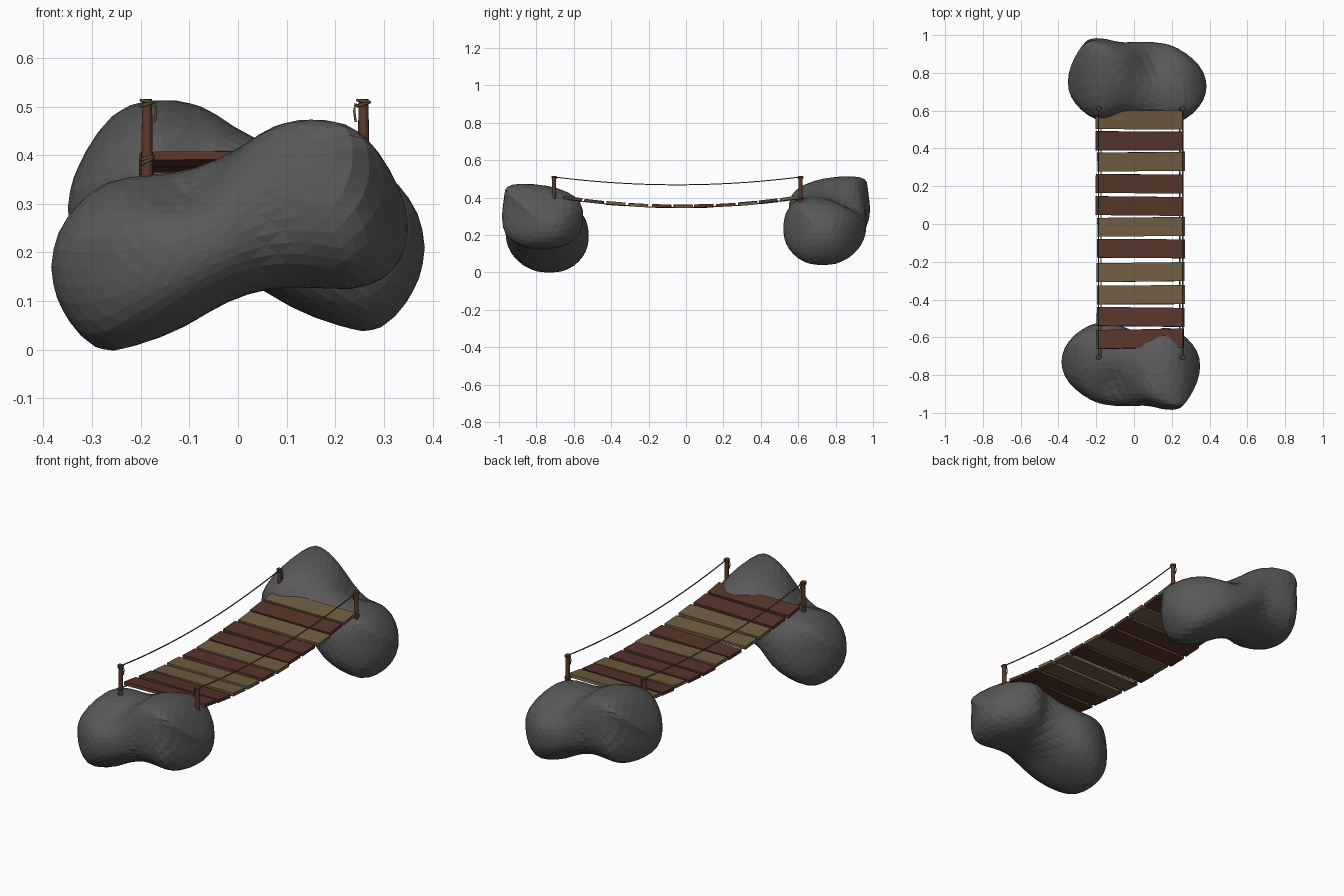
import bpy, bmesh, math, random
from mathutils import Vector, Matrix, Euler

if "Cube" in bpy.data.objects:
    bpy.data.objects.remove(bpy.data.objects["Cube"])

random.seed(4)

def material(name, rgb):
    m = bpy.data.materials.new(name)
    m.diffuse_color = (*rgb, 1)
    m.use_nodes = True
    m.node_tree.nodes["Principled BSDF"].inputs["Base Color"].default_value = m.diffuse_color
    return m

STONE = material("stone", (0.10, 0.10, 0.10))
TAN = material("light_wood", (0.16, 0.11, 0.055))
BROWN = material("dark_wood", (0.095, 0.036, 0.024))
POST = material("post_wood", (0.11, 0.042, 0.024))
ROPE = material("rope_fibre", (0.11, 0.085, 0.04))

def add_object(name, data, mat):
    ob = bpy.data.objects.new(name, data)
    bpy.context.collection.objects.link(ob)
    data.materials.append(mat)
    return ob

def from_bmesh(name, bm, mat):
    me = bpy.data.meshes.new(name)
    bm.to_mesh(me)
    bm.free()
    return add_object(name, me, mat)

def sample(table, u):
    """Catmull-Rom lookup of evenly spaced values for u in -1..1."""
    n = len(table) - 1
    s = min(max((u + 1) / 2 * n, 0), n - 1e-6)
    i, t = int(s), s - int(s)
    a, b, c, d = (table[min(max(i + k, 0), n)] for k in (-1, 0, 1, 2))
    return b + t / 2 * (c - a + t * (2*a - 5*b + 4*c - d + t * (3*(b - c) + d - a)))

# Boulder: sphere reshaped by centre and half-size profiles along x
ZC = (.17, .168, .185, .21, .255, .293, .30, .285, .25)
ZH = (.25, .246, .20, .167, .155, .173, .20, .235, .24)
YC = (-.73, -.73, -.735, -.745, -.765, -.77, -.765, -.775, -.75)
YH = (.24, .242, .242, .227, .205, .20, .25, .285, .26)

def boulder(name):
    bm = bmesh.new()
    bmesh.ops.create_icosphere(bm, subdivisions=4, radius=1)
    for vert in bm.verts:
        u, v, w = vert.co
        r = math.hypot(v, w)
        if r > 1e-6:                      # slightly boxy cross-section
            p = (abs(v / r)**2.4 + abs(w / r)**2.4)**(-1 / 2.4)
            v, w = v * p, w * p
        lean = -0.12 - 0.75 * u
        yh = sample(YH, u)
        y = sample(YC, u) + yh * (v + lean * max(w, 0) * (1 - (abs(v) / max(r, .01))**2))
        z = sample(ZC, u) + sample(ZH, u) * w
        co = Vector((-.017 + .367 * u, y, z))
        # fold between the two lobes
        d = (co - Vector((-.08, -.87, .34))) * 1
        co += Vector((0, .035, -.035)) * math.exp(-d.length_squared / .012)
        vert.co = co
    return from_bmesh(name, bm, STONE)

boulder("front_boulder")
back = boulder("back_boulder")
back.rotation_euler.z = math.pi
back.location.z = .04

# Deck planks along a sagging curve
def deck(y):
    return .349 + .12 * (y + .03)**2

centres = (.552, .44, .33, .213, .095, -.015, -.13, -.255, -.375, -.492, -.608)
for i, (y, kind) in enumerate(zip(centres, "tbtbbtbttbb")):
    bm = bmesh.new()
    bmesh.ops.create_cube(bm, size=1)
    bmesh.ops.scale(bm, vec=(.465, .1, .017), verts=bm.verts)
    ob = from_bmesh(f"plank_{i + 1}", bm, TAN if kind == "t" else BROWN)
    ob.location = (.033 + random.uniform(-.006, .006), y, deck(y) + .004)
    ob.rotation_euler = (math.atan(.24 * (y + .03)), random.uniform(-.008, .008),
                         random.uniform(-.018, .018))

def rope(name, points, radius, closed=False):
    cu = bpy.data.curves.new(name, 'CURVE')
    cu.dimensions = '3D'
    cu.bevel_depth, cu.bevel_resolution, cu.use_fill_caps = radius, 1, True
    sp = cu.splines.new('POLY')
    sp.points.add(len(points) - 1)
    for p, co in zip(sp.points, points):
        p.co = (*co, 1)
    sp.use_cyclic_u = closed
    return add_object(name, cu, ROPE)

def ring(name, x, y, z, tilt):
    pts = [(x + .0125 * math.cos(a), y + .0125 * math.sin(a), z + tilt * math.cos(a))
           for a in (k * math.tau / 14 for k in range(14))]
    rope(name, pts, .0032, True)

# Posts with rope lashings and loose ends
Y0, Y1 = -.705, .612
for side, x in (("left", -.187), ("right", .258)):
    for end, y, z0 in (("front", Y0, .35), ("back", Y1, .37)):
        bm = bmesh.new()
        bmesh.ops.create_cone(bm, cap_ends=True, segments=12, radius1=.0115,
                              radius2=.0105, depth=.515 - z0,
                              matrix=Matrix.Translation((x, y, (.515 + z0) / 2)))
        tag = f"{end}_{side}"
        from_bmesh(f"{tag}_post", bm, POST)
        ring(f"{tag}_top_lashing", x, y, .505, .004)
        ring(f"{tag}_top_lashing_2", x, y, .511, -.002)
        ring(f"{tag}_deck_lashing", x, y, .388, .006)
        ring(f"{tag}_deck_lashing_2", x, y, .394, .003)
        s = 1 if side == "left" else -1
        rope(f"{tag}_loose_end", [(x + s * .01, y, .502), (x + s * .017, y, .505),
             (x + s * .019, y, .49), (x + s * .016, y, .468)], .0028)
    # Sagging hand rope and the two ropes carrying the planks
    ys = [Y0 + (Y1 - Y0) * k / 24 for k in range(25)]
    mid, half = (Y0 + Y1) / 2, (Y1 - Y0) / 2
    rope(f"{side}_hand_rope", [(x, y, .468 + .042 * ((y - mid) / half)**2) for y in ys], .003)
    xi = x + (.012 if side == "left" else -.016)
    rope(f"{side}_deck_rope", [(xi, y, deck(y) - .002) for y in ys], .003)
